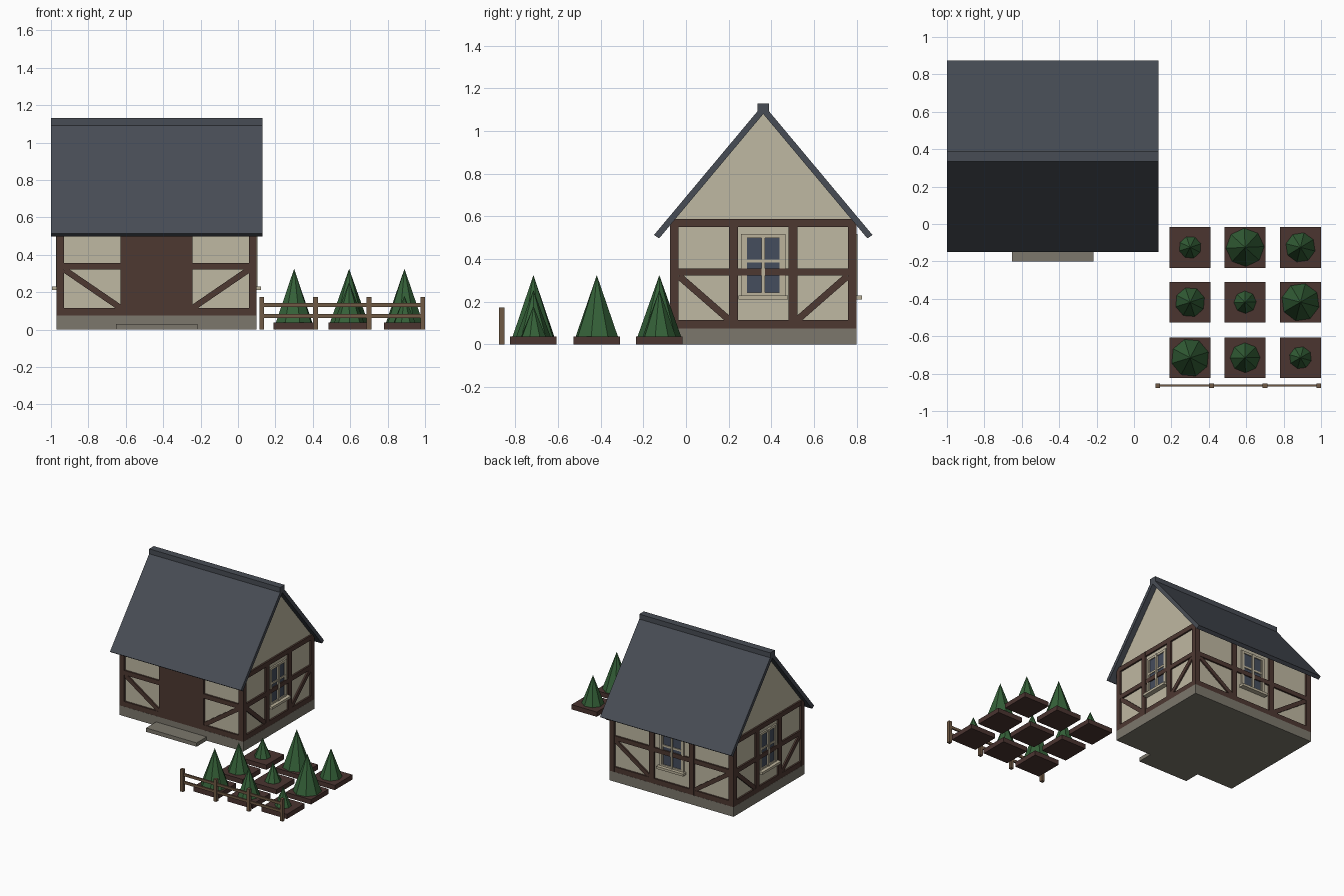
import bpy, bmesh, math
from mathutils import Matrix, Vector

old = bpy.data.objects.get("Cube")
if old:
    bpy.data.objects.remove(old, do_unlink=True)


def material(name, rgb):
    m = bpy.data.materials.new(name)
    m.use_nodes = True
    m.diffuse_color = (*rgb, 1)
    m.node_tree.nodes["Principled BSDF"].inputs["Base Color"].default_value = (*rgb, 1)
    return m


PLASTER = material("cream plaster", (.52, .48, .36))
TIMBER = material("dark timber", (.075, .04, .031))
SLATE = material("slate roof", (.064, .073, .09))
STONE = material("grey stone", (.2, .185, .15))
GLASS = material("window glass", (.06, .075, .11))
TRIM = material("window trim", (.5, .45, .33))
SOIL = material("garden soil", (.07, .035, .03))
LEAF = material("green leaves", (.035, .12, .04))
FENCE = material("fence wood", (.16, .1, .058))


def finish(bm, name, mat, matrix=Matrix()):
    bm.transform(matrix)
    bmesh.ops.recalc_face_normals(bm, faces=bm.faces)
    mesh = bpy.data.meshes.new(name)
    bm.to_mesh(mesh)
    bm.free()
    mesh.materials.append(mat)
    obj = bpy.data.objects.new(name, mesh)
    bpy.context.collection.objects.link(obj)
    return obj


def add_box(bm, x, y, z, tilt=0):
    """Box from three (low, high) ranges, tilted about y through its centre."""
    ranges = (x, y, z)
    mid = Vector([(a + b) / 2 for a, b in ranges])
    size = Vector([b - a for a, b in ranges])
    bmesh.ops.create_cube(bm, size=1, matrix=Matrix.Translation(mid)
                          @ Matrix.Rotation(tilt, 4, 'Y') @ Matrix.Diagonal((*size, 1)))


def boxes(name, mat, items, matrix=Matrix()):
    bm = bmesh.new()
    for item in items:
        add_box(bm, *item)
    return finish(bm, name, mat, matrix)


def extrude_x(name, mat, profile, half, matrix):
    """Extrude a (y, z) profile along x."""
    bm = bmesh.new()
    face = bm.faces.new([bm.verts.new((-half, y, z)) for y, z in profile])
    new = bmesh.ops.extrude_face_region(bm, geom=[face])["geom"]
    bmesh.ops.translate(bm, vec=(2 * half, 0, 0),
                        verts=[v for v in new if isinstance(v, bmesh.types.BMVert)])
    return finish(bm, name, mat, matrix)


HOUSE = Matrix.Translation((-.435, .362, 0))
HX, HY, INSET, BEAM = .535, .438, .014, .041

# House body, base, step and roof
boxes("foundation", STONE, [((-HX, HX), (-HY, HY), (0, .075))], HOUSE)
boxes("door_step", STONE, [((-.218, .218), (-.562, -HY + .02), (0, .03))], HOUSE)
wy = HY - INSET
extrude_x("plaster_walls", PLASTER,
          [(-wy, .07), (wy, .07), (wy, .58), (0, 1.09), (-wy, .58)], HX - INSET, HOUSE)
extrude_x("roof", SLATE, [(-.512, .513), (0, 1.125), (.512, .513),
                          (.488, .497), (0, 1.08), (-.488, .497)], .565, HOUSE)
boxes("roof_ridge", SLATE, [((-.565, .565), (-.028, .028), (1.085, 1.13))], HOUSE)


def timber_wall(name, half, dist, turn):
    """Timber frame of one wall, built facing -y and turned into place."""
    place = HOUSE @ Matrix.Rotation(math.radians(turn), 4, 'Z')
    deep = (-dist, -dist + .03)
    bay = (half - BEAM / 2) / 3
    parts = []
    # Rails stop at the corner posts
    inner = half - BEAM
    for low, high in ((.075, .115), (.322, .357), (.55, .587)):
        parts.append(((-inner, inner), (-dist + .001, -dist + .03), (low, high)))
    for side in (-1, 1):
        u = side * bay
        parts.append(((u - BEAM / 2, u + BEAM / 2), deep, (.075, .587)))
        # Brace from the outer rail end down to the inner post foot
        start = Vector((side * (inner - .005), .318))
        end = Vector((side * (bay + BEAM / 2), .115))
        mid, span = (start + end) / 2, end - start
        reach = span.length / 2 + .004
        parts.append(((mid.x - reach, mid.x + reach), (-dist + .003, -dist + .03),
                      (mid.y - .016, mid.y + .016), -math.atan2(span.y, span.x)))
    boxes(name + "_timbers", TIMBER, parts, place)
    return place


def window(name, dist, place):
    """Four-pane window with a projecting sill."""
    w, low, high = .104, .225, .517
    back = -dist + .02
    sides = []
    for s in (-1, 1):
        sides.append((sorted((s * w, s * (w - .018))), (-dist + .002, back), (low, high)))
        sides.append((sorted((s * (w - .018), s * (w - .027))), (-dist + .006, back), (low, high)))
    sides += [((-w, w), (-dist + .0025, back), (z, z + .018)) for z in (low, high - .018)]
    sides.append(((-.008, .008), (-dist - .003, back), (low, high)))
    sides.append(((-w + .018, w - .018), (-dist + .004, back), (.383, .398)))
    boxes(name + "_frame", TRIM, sides, place)
    boxes(name + "_glass", GLASS, [((-w + .01, w - .01), (-dist + .01, back),
                                    (low + .01, high - .01))], place)
    boxes(name + "_sill", TRIM, [((-.116, .116), (-dist - .024, back), (.211, .23))], place)


# Four timbered walls: a door in front, windows on the others
for name, half, dist, turn in (("front", HX, HY, 0), ("right", HY, HX, 90),
                               ("back", HX, HY, 180), ("left", HY, HX, 270)):
    place = timber_wall(name, half, dist, turn)
    if name == "front":
        boxes("front_door", TIMBER, [((-.18, .18), (-dist, -dist + .03), (.075, .587))], place)
    else:
        window(name + "_window", dist, place)

# Corner posts shared by neighbouring walls
boxes("corner_posts", TIMBER,
      [(sorted((sx * HX, sx * (HX - BEAM))), sorted((sy * HY, sy * (HY - BEAM))), (.075, .587))
       for sx in (-1, 1) for sy in (-1, 1)], HOUSE)

# Garden: three by three beds, each with a cone tree
WIDTHS, HEIGHTS = (.061, .081, .103), (.18, .255, .325)
for col, x in enumerate((.3, .594, .89)):
    for row, y in enumerate((-.715, -.418, -.125)):
        tag = f"{col + 1}_{row + 1}"
        boxes("garden_bed_" + tag, SOIL, [((x - .109, x + .109), (y - .109, y + .109), (0, .037))])
        radius = WIDTHS[(2 + col + row * 2 + (col * 1)) % 3]
        top = HEIGHTS[(2 - row + 2 * col) % 3]
        bm = bmesh.new()
        bmesh.ops.create_cone(bm, cap_ends=True, segments=8, radius1=radius, radius2=0,
                              depth=top - .035)
        finish(bm, "cone_tree_" + tag, LEAF, Matrix.Translation((x, y, (top + .035) / 2))
               @ Matrix.Rotation(.3 + col * .5 + row * .8, 4, 'Z'))

# Fence along the front of the garden
FY = -.864
boxes("fence_posts", FENCE, [((x - .0125, x + .0125), (FY - .0125, FY + .0125), (0, .173))
                             for x in (.127, .414, .7, .987)])
boxes("fence_rails", FENCE, [((.127, .987), (FY - .006, FY + .006), (z, z + .02))
                             for z in (.062, .122)])
